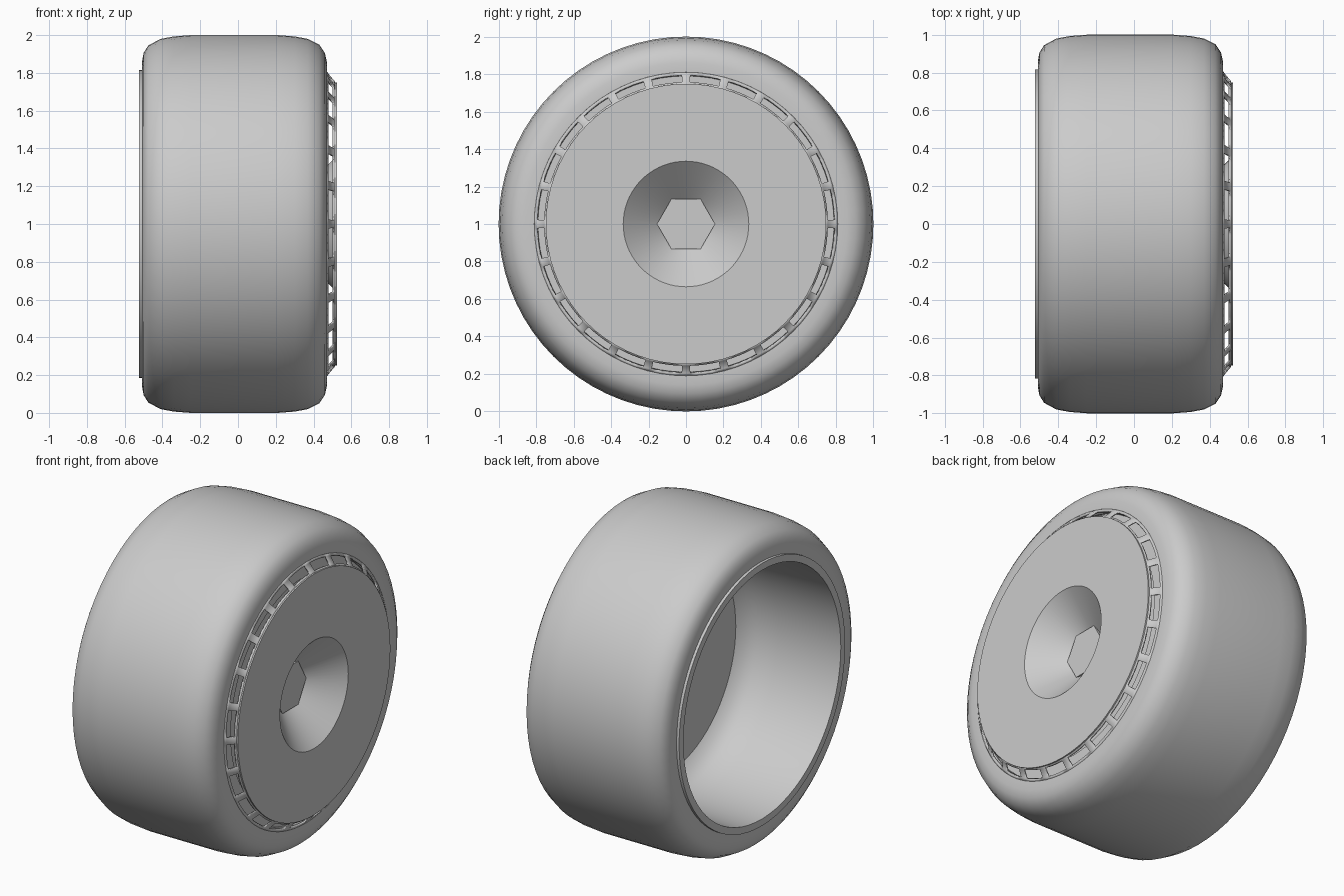
import bpy, bmesh
from math import sin, cos, pi, radians

cube = bpy.data.objects.get("Cube")
if cube:
    bpy.data.objects.remove(cube, do_unlink=True)

grey = bpy.data.materials.new("plain grey")
grey.use_nodes = True
COLOUR = (0.6, 0.6, 0.6, 1)
grey.diffuse_color = COLOUR
grey.node_tree.nodes["Principled BSDF"].inputs["Base Color"].default_value = COLOUR

SLOTS = 24
SEGS = 72
TURN = [2 * pi * i / SEGS for i in range(SEGS)]


def finish(name, bm, angle=35):
    """Turn a bmesh into a smooth-shaded object with sharp edges kept."""
    bmesh.ops.recalc_face_normals(bm, faces=bm.faces)
    mesh = bpy.data.meshes.new(name)
    bm.to_mesh(mesh)
    bm.free()
    mesh.materials.append(grey)
    obj = bpy.data.objects.new(name, mesh)
    bpy.context.collection.objects.link(obj)
    bpy.ops.object.select_all(action='DESELECT')
    obj.select_set(True)
    bpy.context.view_layer.objects.active = obj
    bpy.ops.object.shade_smooth_by_angle(angle=radians(angle))
    return obj


def ring(bm, x, r, angles):
    return [bm.verts.new((x, r * cos(a), 1 + r * sin(a))) for a in angles]


def bridge(bm, a, b, keep=lambda i: True):
    n = len(a)
    for i in range(n):
        if keep(i):
            j = (i + 1) % n
            bm.faces.new((a[i], a[j], b[j], b[i]))


def lathe(name, profile, closed=True):
    """Spin an (x, radius) profile around the axle."""
    bm = bmesh.new()
    rings = [ring(bm, x, r, TURN) for x, r in profile]
    for a, b in zip(rings, rings[1:]):
        bridge(bm, a, b)
    if closed:
        bridge(bm, rings[-1], rings[0])
    else:
        bm.faces.new(rings[0])
        bm.faces.new(rings[-1])
    return finish(name, bm)


# Tyre with rounded shoulders
lathe("tyre", [(-0.49, 0.79), (-0.505, 0.80), (-0.508, 0.86), (-0.5, 0.905), (-0.475, 0.945),
               (-0.41, 0.98), (-0.34, 0.993), (-0.25, 1), (0.21, 1), (0.30, 0.993),
               (0.37, 0.98), (0.43, 0.95), (0.46, 0.905), (0.47, 0.86), (0.47, 0.81),
               (0.45, 0.79)])

# Rim: raised back lip, deep barrel, flat inner wall and front ledge
lathe("rim", [(0.12, 0.66), (0.085, 0.705), (0.02, 0.74), (-0.10, 0.758),
              (-0.523, 0.772), (-0.523, 0.815), (-0.49, 0.815), (-0.45, 0.80),
              (0.44, 0.80), (0.44, 0.70), (0.15, 0.66)], closed=False)

# Vent band: slanted ring with a row of slots between short spokes
bm = bmesh.new()
step = 2 * pi / SLOTS
angles = [step * (s + f) for s in range(SLOTS) for f in (0.11, 0.3, 0.5, 0.7, 0.89)]
bands = [ring(bm, x, r, angles) for x, r in
         ((0.466, 0.815), (0.478, 0.797), (0.511, 0.757), (0.519, 0.735))]
bridge(bm, bands[0], bands[1])
bridge(bm, bands[1], bands[2], keep=lambda i: i % 5 == 4)
bridge(bm, bands[2], bands[3])
vent = finish("vent_band", bm)
solid = vent.modifiers.new("thickness", 'SOLIDIFY')
solid.thickness = 0.012
solid.offset = -1

# Cover plate: flat disc with a conical dish and a hexagonal seat at its floor
DISH_R, DISH_X, HEX_R, HEX_X = 0.335, 0.523, 0.155, 0.36
slope = (DISH_X - HEX_X) / (DISH_R - HEX_R)
bm = bmesh.new()
edge_back = ring(bm, 0.508, 0.748, TURN)
edge_front = ring(bm, DISH_X, 0.748, TURN)
dish = ring(bm, DISH_X, DISH_R, TURN)
cone_end, seat = [], []
for a in TURN:
    r = HEX_R * cos(pi / 6) / cos(a % (pi / 3) - pi / 6)
    on_cone = HEX_X - slope * (HEX_R - r)
    cone_end += ring(bm, on_cone - 0.001, r, [a])
    seat += ring(bm, HEX_X, r, [a])
back_dish = ring(bm, 0.508, 0.345, TURN)
back_seat = ring(bm, 0.33, 0.165, TURN)
loops = [edge_back, edge_front, dish, cone_end, seat]
for a, b in zip(loops, loops[1:]):
    bridge(bm, a, b)
bm.faces.new(seat)
bridge(bm, edge_back, back_dish)
bridge(bm, back_dish, back_seat)
bm.faces.new(back_seat)
finish("cover_plate", bm)
